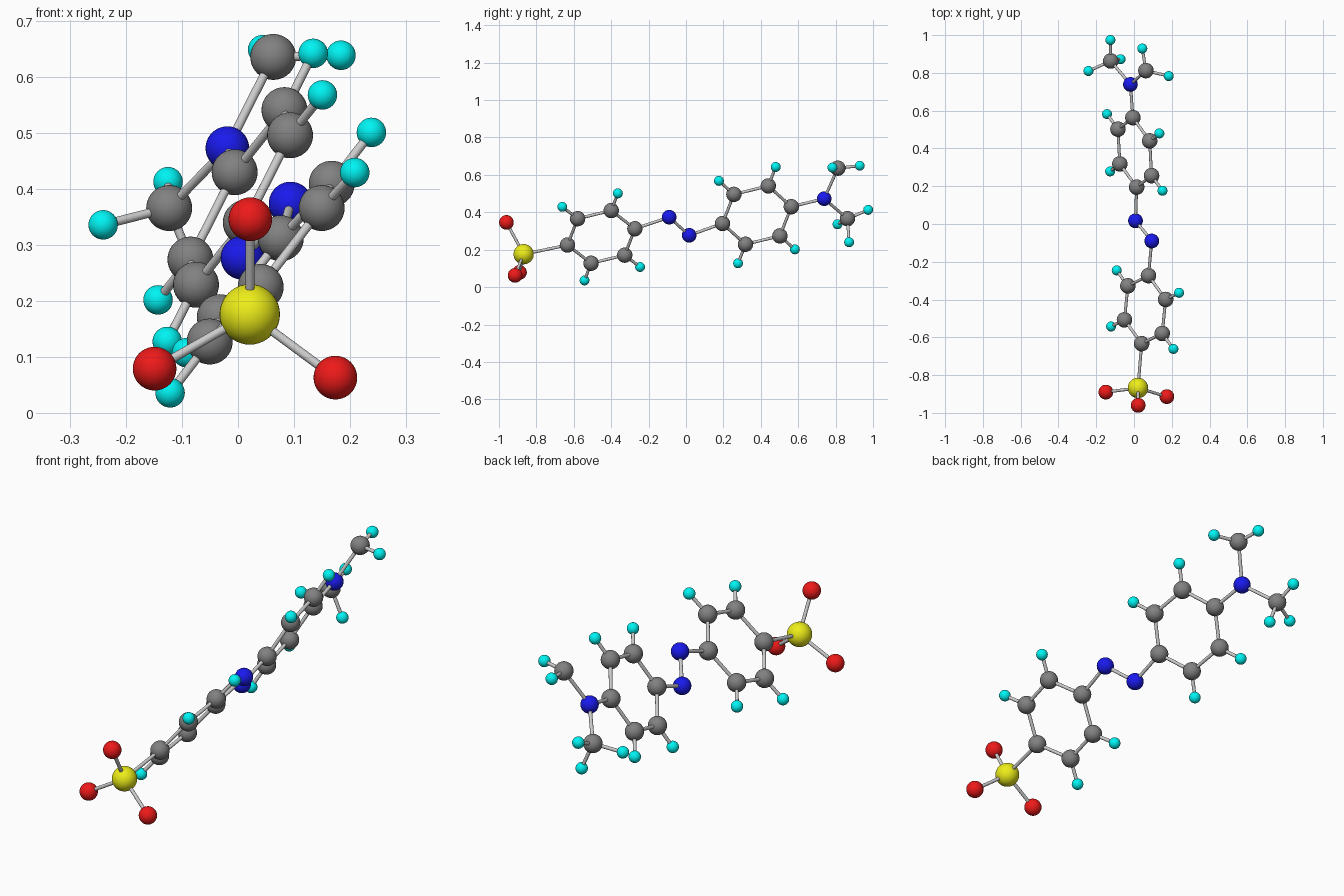
import bpy
from mathutils import Vector

if "Cube" in bpy.data.objects:
    bpy.data.objects.remove(bpy.data.objects["Cube"])

# element: radius, colour
ELEMENTS = {
    "carbon":   (0.041, (0.22, 0.22, 0.22, 1)),
    "hydrogen": (0.0263, (0.0, 0.9, 0.9, 1)),
    "nitrogen": (0.039, (0.01, 0.01, 0.85, 1)),
    "oxygen":   (0.039, (0.85, 0.01, 0.01, 1)),
    "sulfur":   (0.054, (0.85, 0.85, 0.01, 1)),
}
BOND_RADIUS = 0.008

materials = {}
for name, (_, colour) in ELEMENTS.items():
    materials[name] = bpy.data.materials.new(name)
    materials[name].diffuse_color = colour


def atom(element, name, pos):
    """Smooth ball; returns its centre."""
    bpy.ops.mesh.primitive_uv_sphere_add(segments=36, ring_count=20,
                                         radius=ELEMENTS[element][0], location=pos)
    ob = bpy.context.object
    ob.name = f"{name}_{element}"
    ob.data.materials.append(materials[element])
    bpy.ops.object.shade_smooth()
    return Vector(pos)


def bond(a, b):
    """Thin rod between two ball centres."""
    d = b - a
    bpy.ops.mesh.primitive_cylinder_add(vertices=20, radius=BOND_RADIUS,
                                        depth=d.length, location=(a + b) / 2)
    ob = bpy.context.object
    ob.name = "bond_rod"
    ob.rotation_mode = 'QUATERNION'
    ob.rotation_quaternion = d.to_track_quat('Z', 'Y')
    bpy.ops.object.shade_smooth_by_angle()


def branch(parent, element, name, points):
    """Attach several balls to one parent ball."""
    result = []
    for p in points:
        result.append(atom(element, name, p))
        bond(parent, result[-1])
    return result


def ring(name, centre, u, w):
    """Hexagon of carbons from two spokes; hydrogens on the four side corners."""
    c, u, w = Vector(centre), Vector(u), Vector(w)
    spokes = [u, u + w, w, -u, -u - w, -w]
    corners = [atom("carbon", name, c + s) for s in spokes]
    for i in range(6):
        bond(corners[i], corners[(i + 1) % 6])
        if i % 3:
            branch(corners[i], "hydrogen", name, [c + spokes[i] * 1.65])
    return corners[0], corners[3]


# two six-sided rings
a_front, a_back = ring("front_ring", (0.0585, -0.4535, 0.2685),
                       (-0.018, -0.180, -0.0435), (0.109, 0.054, 0.141))
b_front, b_back = ring("back_ring", (0.004, 0.379, 0.385),
                       (0.010, -0.184, -0.045), (0.079, 0.061, 0.156))

# sulfur head with three oxygens
head, = branch(a_front, "sulfur", "head", [(0.021, -0.868, 0.176)])
branch(head, "oxygen", "head", [(0.022, -0.960, 0.346),
                                (-0.149, -0.890, 0.079),
                                (0.174, -0.914, 0.063)])

# nitrogen bridge between the rings
n_a, = branch(a_back, "nitrogen", "bridge", [(0.094, -0.090, 0.374)])
n_b, = branch(n_a, "nitrogen", "bridge", [(0.008, 0.017, 0.277)])
bond(n_b, b_front)

# tail nitrogen with two carbon end groups
tail, = branch(b_back, "nitrogen", "tail", [(-0.019, 0.739, 0.473)])
upper, lower = branch(tail, "carbon", "tail", [(0.063, 0.812, 0.636),
                                               (-0.123, 0.863, 0.366)])
branch(upper, "hydrogen", "upper_tail", [(0.184, 0.783, 0.639),
                                         (0.044, 0.929, 0.649)])
branch(lower, "hydrogen", "lower_tail", [(-0.125, 0.974, 0.413),
                                         (-0.241, 0.810, 0.336),
                                         (-0.071, 0.872, 0.240)])

for m in bpy.data.materials:
    if m.users and not m.is_grease_pencil:
        m.use_nodes = True
        m.node_tree.nodes["Principled BSDF"].inputs["Base Color"].default_value = m.diffuse_color
